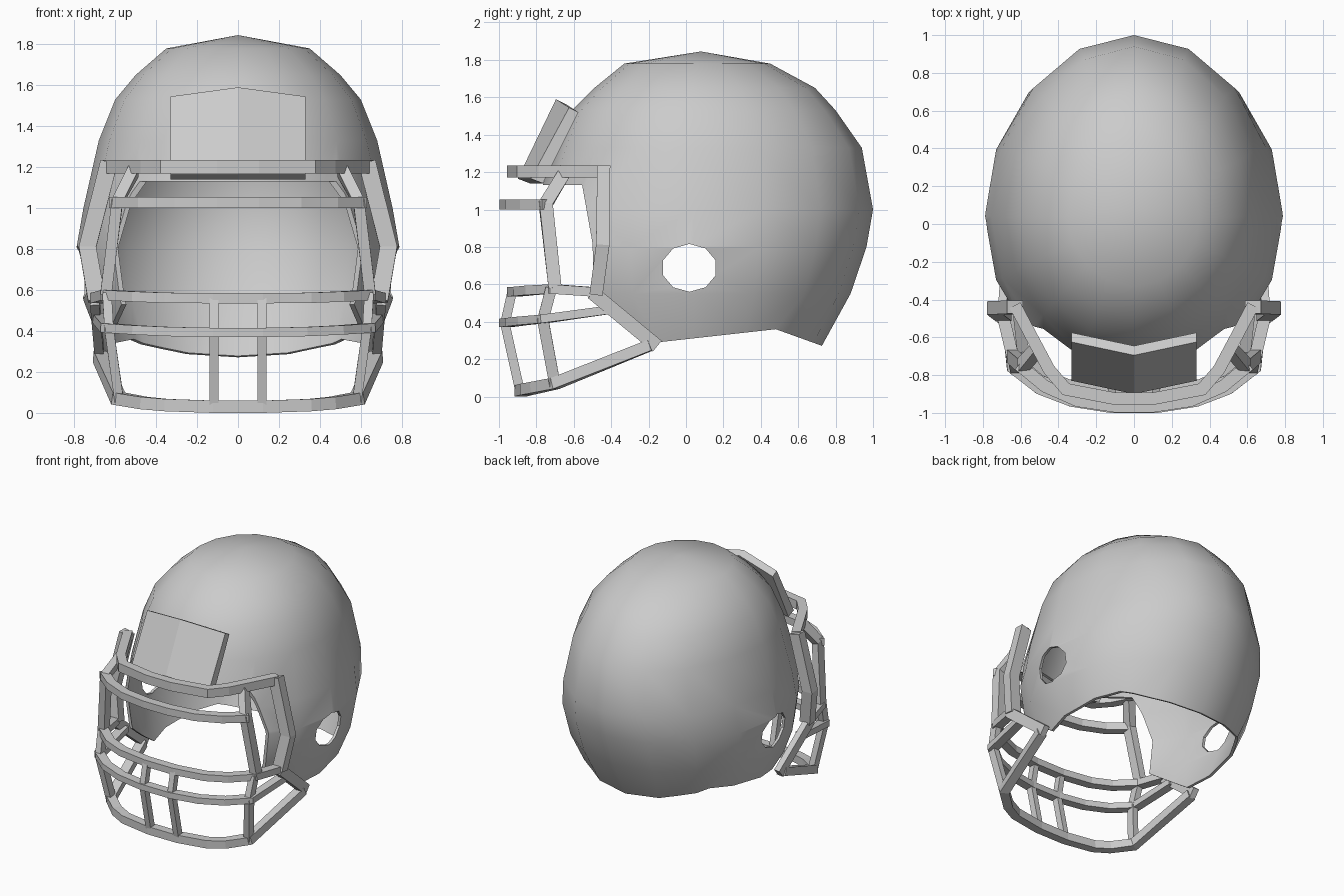
import bpy, bmesh, math
from mathutils import Vector

cube = bpy.data.objects.get("Cube")
if cube:
    bpy.data.objects.remove(cube, do_unlink=True)


def material(name, colour):
    mat = bpy.data.materials.new(name)
    mat.use_nodes = True
    mat.diffuse_color = colour
    mat.node_tree.nodes["Principled BSDF"].inputs["Base Color"].default_value = colour
    return mat


GREY = material("plain grey", (0.6, 0.6, 0.6, 1))


def make(name, bm, smooth=None):
    bmesh.ops.recalc_face_normals(bm, faces=bm.faces)
    mesh = bpy.data.meshes.new(name)
    bm.to_mesh(mesh)
    bm.free()
    mesh.materials.append(GREY)
    ob = bpy.data.objects.new(name, mesh)
    bpy.context.collection.objects.link(ob)
    return ob


def loft(rings, cap=True):
    """Join equal-length closed rings of points with quads."""
    bm = bmesh.new()
    rows = [[bm.verts.new(p) for p in ring] for ring in rings]
    n = len(rows[0])
    for a, b in zip(rows, rows[1:]):
        for i in range(n):
            j = (i + 1) % n
            bm.faces.new((a[i], a[j], b[j], b[i]))
    if cap:
        bm.faces.new(rows[0])
        bm.faces.new(rows[-1])
    return bm, rows


def side_cutter(name, outline):
    """Prism through the whole width from a (y, z) outline."""
    bm, _ = loft([[(x, y, z) for y, z in outline] for x in (-1.5, 1.5)])
    ob = make(name, bm)
    ob.hide_render = True
    return ob


def bar(name, points, width=0.065, height=0.058, ref=(0, 0, 1)):
    """Sweep a mitred rectangle along a path; height lies along ref."""
    pts = [Vector(p) for p in points]
    ref = Vector(ref)
    rings = []
    for i, p in enumerate(pts):
        before = (p - pts[i - 1]).normalized() if i else None
        after = (pts[i + 1] - p).normalized() if i < len(pts) - 1 else None
        tangent = ((before or after) + (after or before)).normalized()
        stretch = 1 / max(0.6, tangent.dot(before or after))
        side = tangent.cross(ref).normalized()
        up = side.cross(tangent).normalized()
        s, u = side * width / 2 * stretch, up * height / 2
        rings.append([p + s + u, p - s + u, p - s - u, p + s - u])
    return make(name, loft(rings)[0])


def flip(points):
    return [(-x, y, z) for x, y, z in points]


def cross_bar(name, half, **kw):
    bar(name, flip(half)[::-1] + half, **kw)


def pair(name, points, **kw):
    bar("left_" + name, points, **kw)
    bar("right_" + name, flip(points), **kw)


# Shell: oval rings given as height, back, front, half width
LEVELS = [
    (1.78, 0.45, -0.33, 0.35), (1.65, 0.69, -0.49, 0.50), (1.53, 0.80, -0.61, 0.60),
    (1.33, 0.94, -0.70, 0.68), (1.0, 1.0, -0.81, 0.755), (0.8, 0.965, -0.84, 0.79),
    (0.55, 0.88, -0.81, 0.755), (0.15, 0.66, -0.72, 0.60)]
SEGMENTS = 16
rings = []
for z, back, front, half in LEVELS:
    ring = []
    for k in range(SEGMENTS):
        a = math.tau * k / SEGMENTS
        mid = 0.04
        reach = back - mid if math.sin(a) > 0 else mid - front
        ring.append((half * math.cos(a), mid + reach * math.sin(a), z))
    rings.append(ring)
bm, rows = loft(rings, cap=False)
crown = bm.verts.new((0, 0.08, 1.845))
for i in range(SEGMENTS):
    bm.faces.new((rows[0][i], rows[0][(i + 1) % SEGMENTS], crown))
shell = make("shell", bm)

# Face opening, lower rim and ear holes
opening = side_cutter("opening_cutter", [
    (-1.3, 1.13), (-0.555, 1.13), (-0.5, 0.82), (-0.49, 0.53), (-0.15, 0.29),
    (0.48, 0.36), (0.73, 0.27), (0.9, 0.2), (0.9, -0.3), (-1.3, -0.3)])
ears = side_cutter("ear_cutter", [
    (0.018 + 0.148 * math.cos(math.tau * (k + 0.5) / 10),
     0.688 + 0.128 * math.sin(math.tau * (k + 0.5) / 10)) for k in range(10)])
thick = shell.modifiers.new("thickness", "SOLIDIFY")
thick.thickness = 0.02
thick.offset = -1
for cutter in (opening, ears):
    cut = shell.modifiers.new("cut", "BOOLEAN")
    cut.operation = "DIFFERENCE"
    cut.solver = "EXACT"
    cut.object = cutter
bpy.context.view_layer.update()
graph = bpy.context.evaluated_depsgraph_get()
cut_mesh = bpy.data.meshes.new_from_object(shell.evaluated_get(graph))
shell.modifiers.clear()
shell.data = cut_mesh
for cutter in (opening, ears):
    bpy.data.objects.remove(cutter, do_unlink=True)
bpy.ops.object.select_all(action="DESELECT")
shell.select_set(True)
bpy.context.view_layer.objects.active = shell
bpy.ops.object.shade_smooth_by_angle(angle=math.radians(40))

# Forehead plate with a central ridge
sections = []
for x, fold, lift in ((-0.33, 0, 0), (0, -0.07, 0.045), (0.33, 0, 0)):
    sections.append([
        (x, -0.625 + fold, 1.545 + lift), (x, -0.83 + fold, 1.165),
        (x, -0.765 + fold, 1.14), (x, -0.575 + fold, 1.52 + lift)])
make("forehead_plate", loft(sections)[0])

# Horizontal bars of the face guard
cross_bar("brow_bar", [(0.1, -0.925, 1.203), (0.36, -0.875, 1.203), (0.45, -0.77, 1.203),
                       (0.53, -0.62, 1.203), (0.63, -0.43, 1.203)], height=0.066)
cross_bar("upper_bar", [(0.1, -0.965, 1.027), (0.3, -0.935, 1.027), (0.47, -0.86, 1.027),
                        (0.61, -0.745, 1.027)], height=0.055)
cross_bar("middle_bar", [(0.12, -0.925, 0.56), (0.35, -0.89, 0.562), (0.5, -0.83, 0.568),
                         (0.64, -0.71, 0.575), (0.69, -0.5, 0.56)], height=0.05)
cross_bar("lower_bar", [(0.12, -0.968, 0.393), (0.33, -0.935, 0.397), (0.5, -0.87, 0.405),
                        (0.64, -0.76, 0.415), (0.68, -0.4, 0.465)], height=0.045)
cross_bar("chin_bar", [(0.12, -0.885, 0.03), (0.35, -0.855, 0.038), (0.46, -0.805, 0.048),
                       (0.585, -0.70, 0.07), (0.675, -0.19, 0.275)], height=0.06)

# Upright bars
OUT = (1, 0, 0)
pair("side_bar", [(0.63, -0.44, 1.225), (0.735, -0.445, 0.81), (0.69, -0.48, 0.55)],
     width=0.07, height=0.085, ref=OUT)
pair("jaw_bar", [(0.70, -0.50, 0.555), (0.675, -0.155, 0.27)],
     width=0.075, height=0.045, ref=OUT)
pair("corner_post", [(0.58, -0.70, 0.06), (0.63, -0.765, 0.41), (0.64, -0.72, 0.58)],
     width=0.06, height=0.045, ref=OUT)
pair("upper_post", [(0.645, -0.70, 0.58), (0.59, -0.75, 1.03), (0.51, -0.66, 1.18)],
     width=0.07, height=0.055, ref=OUT)
pair("centre_post", [(0.117, -0.89, 0.04), (0.117, -0.968, 0.39), (0.117, -0.93, 0.56)],
     width=0.05, height=0.042, ref=OUT)
